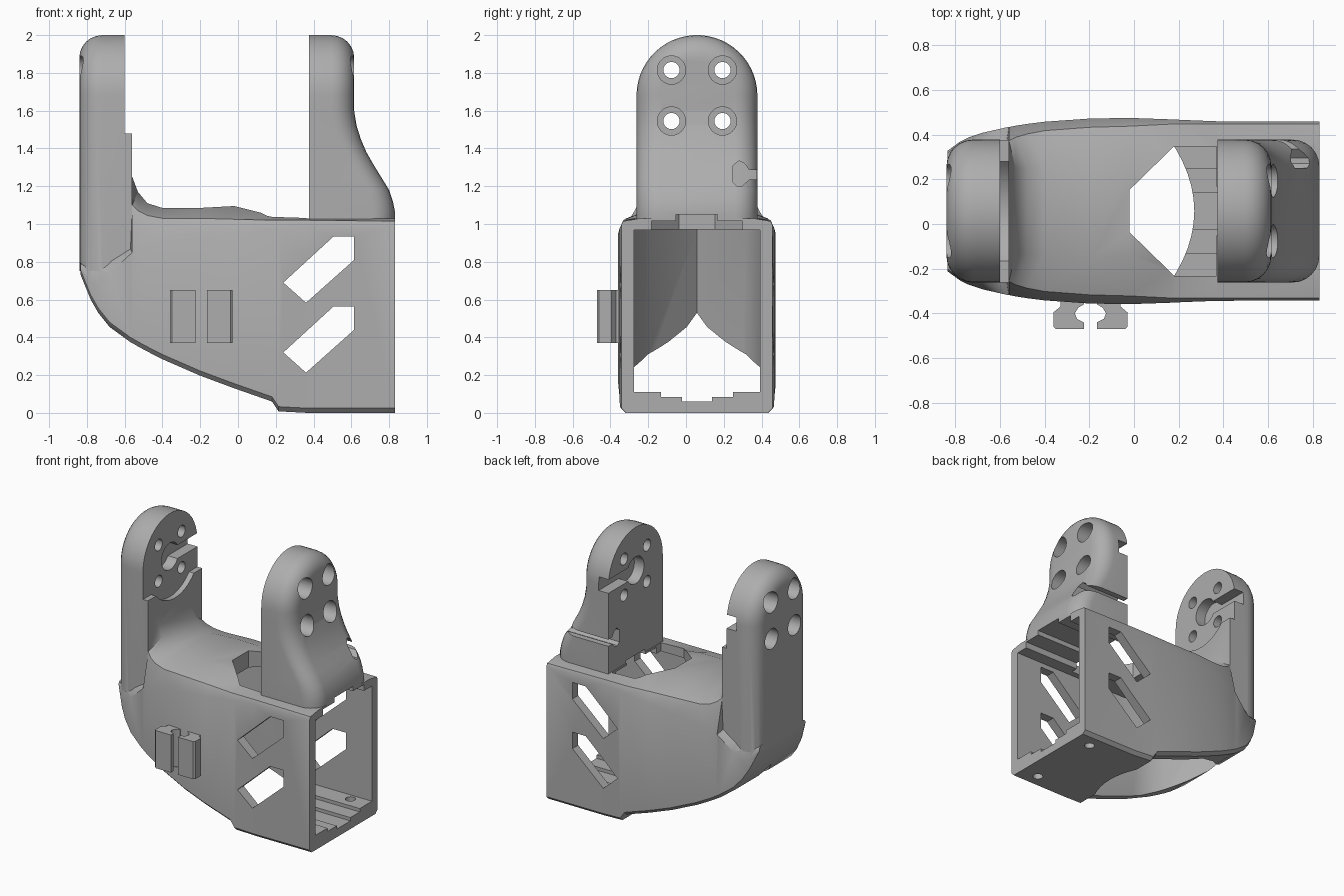
import bpy, bmesh, math

if "Cube" in bpy.data.objects:
    bpy.data.objects.remove(bpy.data.objects["Cube"])

CY = 0.058          # symmetry plane of the bracket
HALF = 0.32         # half width of the arms
ARCH_Z = 1.68       # centre height of the rounded arm tops

grey = bpy.data.materials.new("grey_plastic")
grey.diffuse_color = (0.42, 0.42, 0.42, 1)
grey.use_nodes = True
grey.node_tree.nodes["Principled BSDF"].inputs["Base Color"].default_value = grey.diffuse_color


def finish(name, bm):
    bmesh.ops.recalc_face_normals(bm, faces=bm.faces[:])
    me = bpy.data.meshes.new(name)
    bm.to_mesh(me)
    bm.free()
    ob = bpy.data.objects.new(name, me)
    bpy.context.collection.objects.link(ob)
    return ob


def loft(name, rings):
    """Skin rings given as half outlines (x, half_y, z), mirrored about CY."""
    bm = bmesh.new()
    loops = []
    for half in rings:
        pts = [(x, CY + y, z) for x, y, z in half]
        pts += [(x, CY - y, z) for x, y, z in reversed(half)]
        loops.append([bm.verts.new(p) for p in pts])
    n = len(loops[0])
    for a, b in zip(loops, loops[1:]):
        for i in range(n):
            j = (i + 1) % n
            bm.faces.new((a[i], a[j], b[j], b[i]))
    for cap in (loops[0], loops[-1]):
        for i in range(n // 2 - 1):
            bm.faces.new((cap[i], cap[i + 1], cap[n - 2 - i], cap[n - 1 - i]))
    bmesh.ops.triangulate(bm, faces=bm.faces[:])
    return finish(name, bm)


def prism(name, pts, axis, lo, hi):
    """Extrude a 2D outline along an axis."""
    place = {"x": lambda a, b, t: (t, a, b),
             "y": lambda a, b, t: (a, t, b),
             "z": lambda a, b, t: (a, b, t)}[axis]
    bm = bmesh.new()
    low = [bm.verts.new(place(a, b, lo)) for a, b in pts]
    high = [bm.verts.new(place(a, b, hi)) for a, b in pts]
    bm.faces.new(low)
    bm.faces.new(high)
    for i in range(len(pts)):
        j = (i + 1) % len(pts)
        bm.faces.new((low[i], low[j], high[j], high[i]))
    return finish(name, bm)


def rect(a0, a1, b0, b1):
    return [(a0, b0), (a1, b0), (a1, b1), (a0, b1)]


def circle(a, b, r, n=32):
    return [(a + r * math.cos(2 * math.pi * i / n),
             b + r * math.sin(2 * math.pi * i / n)) for i in range(n)]


def combine(target, other, operation):
    mod = target.modifiers.new("cut", "BOOLEAN")
    mod.operation = operation
    mod.solver = "EXACT"
    mod.object = other
    bpy.context.view_layer.objects.active = target
    bpy.ops.object.modifier_apply(modifier=mod.name)
    bpy.data.objects.remove(other, do_unlink=True)


def cut(pts, axis, lo, hi):
    combine(body, prism("cutter", pts, axis, lo, hi), "DIFFERENCE")


# Hull: x, half width, bottom, wall top, shoulder z, shoulder half, roof half, roof z
sections = [
    (-0.835, 0.27, 0.735, 0.775, 0.79, 0.26, 0.20, 0.80),
    (-0.78, 0.31, 0.60, 0.70, 0.76, 0.30, 0.20, 0.78),
    (-0.74, 0.33, 0.53, 0.68, 0.76, 0.31, 0.20, 0.79),
    (-0.68, 0.35, 0.455, 0.74, 0.80, 0.315, 0.20, 0.82),
    (-0.57, 0.375, 0.375, 0.84, 0.87, 0.315, 0.20, 0.90),
    (-0.56, 0.376, 0.37, 0.85, 1.10, 0.315, 0.19, 1.25),
    (-0.53, 0.382, 0.352, 0.86, 1.07, 0.33, 0.19, 1.17),
    (-0.48, 0.39, 0.325, 0.88, 1.045, 0.345, 0.195, 1.11),
    (-0.40, 0.40, 0.284, 0.90, 1.03, 0.36, 0.20, 1.085),
    (-0.20, 0.414, 0.197, 0.93, 1.03, 0.375, 0.22, 1.085),
    (-0.02, 0.417, 0.13, 0.95, 1.025, 0.38, 0.20, 1.095),
    (0.18, 0.41, 0.06, 0.975, 1.02, 0.39, 0.25, 1.045),
    (0.215, 0.408, 0.008, 0.98, 1.02, 0.39, 0.27, 1.04),
    (0.37, 0.402, 0.0, 0.99, 1.02, 0.39, 0.30, 1.03),
    (0.83, 0.40, 0.0, 0.995, 1.015, 0.39, 0.30, 1.03),
]
body = loft("bracket_body", [
    [(x, w - 0.025, b), (x, w, b + 0.025), (x, w, m), (x, sw, s), (x, r, t)]
    for x, w, b, m, s, sw, r, t in sections])


# Arms: arch outlines stacked along x, rounded toward the outer face
FLARE = [(1.07, 0.215), (1.12, 0.205), (1.18, 0.185), (1.245, 0.145), (1.31, 0.105),
         (1.38, 0.065), (1.45, 0.035), (1.52, 0.013), (1.6, 0.0)]


def arm(name, inner, side, base, flared):
    layers = [(0.0, 0.0)]
    for i in range(7):
        a = math.pi / 2 * i / 6
        layers.append((0.12 + 0.12 * math.sin(a), 0.12 * (1 - math.cos(a))))
    heights = [(base, 0.215 if flared else 0.0)] + (FLARE if flared else [])
    rings = []
    for depth, inset in layers:
        r = HALF - inset
        ring = [(inner + side * (depth + (f if depth else 0)), r, z) for z, f in heights]
        for i in range(14):
            a = math.pi / 2 * i / 13.5
            ring.append((inner + side * depth, r * math.cos(a), ARCH_Z + r * math.sin(a)))
        rings.append(ring)
    return loft(name, rings)


combine(body, arm("left_arm", -0.60, -1, 0.75, False), "UNION")
combine(body, arm("right_arm", 0.375, 1, 0.99, True), "UNION")

# Raised pad on the left arm with a round relief at the top
h = HALF - 0.001
pad = [(CY - h, 0.80), (CY + h, 0.80), (CY + h, 1.48)]
for i in range(17):
    a = math.radians(-42 - 96 * i / 16)
    pad.append((CY + 0.3 * math.cos(a), ARCH_Z + 0.3 * math.sin(a)))
pad.append((CY - h, 1.48))
combine(body, prism("left_pad", pad, "x", -0.63, -0.56), "UNION")

# Pointed cavity, open through the curved underside
plan = [(-0.74, CY), (-0.45, CY - 0.26), (-0.30, CY - 0.335)]
for i in range(13):
    y = -0.335 + 0.67 * i / 12
    plan.append((0.27 - 0.09 * (y / 0.29) ** 2, CY + y))
plan += [(-0.30, CY + 0.335), (-0.45, CY + 0.26)]
cut(plan, "z", -0.2, 0.97)

# Box opening with stepped floor and ceiling
for x0, half, z0, z1 in ((-0.1, 0.333, 0.11, 0.968), (0.0, 0.19, 0.085, 0.5),
                         (0.0, 0.08, 0.06, 0.5), (0.30, 0.24, 0.5, 1.015),
                         (0.31, 0.11, 0.5, 1.05)):
    cut(rect(CY - half, CY + half, z0, z1), "x", x0, 0.95)

# Roof window
cut([(-0.02, CY - 0.095), (0.18, CY - 0.29), (0.37, CY - 0.29),
     (0.37, CY + 0.29), (0.18, CY + 0.29), (-0.02, CY + 0.095)], "z", 0.9, 1.3)

# Slanted windows through both side walls
for dz in (0.0, 0.37):
    cut([(0.24, 0.32 + dz), (0.36, 0.213 + dz), (0.615, 0.44 + dz),
         (0.615, 0.563 + dz), (0.505, 0.563 + dz)], "y", -0.8, 0.8)

# Screw holes and counterbores in both arms
for y in (CY - 0.135, CY + 0.135):
    for z in (1.545, 1.815):
        cut(circle(y, z, 0.043, 24), "x", -1.0, 1.0)
        cut(circle(y, z, 0.075), "x", 0.49, 1.0)
        cut(circle(y, z, 0.075), "x", -1.0, -0.72)

# Keyhole recesses on the inner faces, running out to the back edge
for x0, x1 in ((-0.68, -0.5), (0.3, 0.455)):
    cut(circle(CY, ARCH_Z, 0.10), "x", x0, x1)
    cut(rect(CY, 0.6, ARCH_Z - 0.05, ARCH_Z + 0.05), "x", x0, x1)

# Cable slot in the back edge of the right arm
cut([(0.25, 1.22), (0.27, 1.20), (0.295, 1.20), (0.335, 1.235), (0.5, 1.235),
     (0.5, 1.285), (0.335, 1.285), (0.31, 1.32), (0.28, 1.335), (0.25, 1.31)],
    "x", 0.3, 0.95)

# Floor screw holes
for y in (CY - 0.28, CY + 0.28):
    cut(circle(0.69, y, 0.035, 20), "z", -0.1, 0.2)

# Pair of cable clip hooks on the front wall
hook = [(-0.36, -0.46), (-0.35, -0.47), (-0.225, -0.47), (-0.225, -0.44), (-0.255, -0.425),
        (-0.265, -0.40), (-0.25, -0.375), (-0.225, -0.36), (-0.225, -0.32),
        (-0.33, -0.32), (-0.33, -0.37), (-0.36, -0.395)]
prism("cable_clip_left", hook, "z", 0.37, 0.65)
prism("cable_clip_right", [(-0.39 - x, y) for x, y in hook], "z", 0.37, 0.65)

# Material and shading
for ob in list(bpy.context.scene.objects):
    ob.data.materials.clear()
    ob.data.materials.append(grey)
    for p in ob.data.polygons:
        p.material_index = 0
    bpy.ops.object.select_all(action="DESELECT")
    ob.select_set(True)
    bpy.context.view_layer.objects.active = ob
    bpy.ops.object.shade_smooth_by_angle(angle=math.radians(32))
